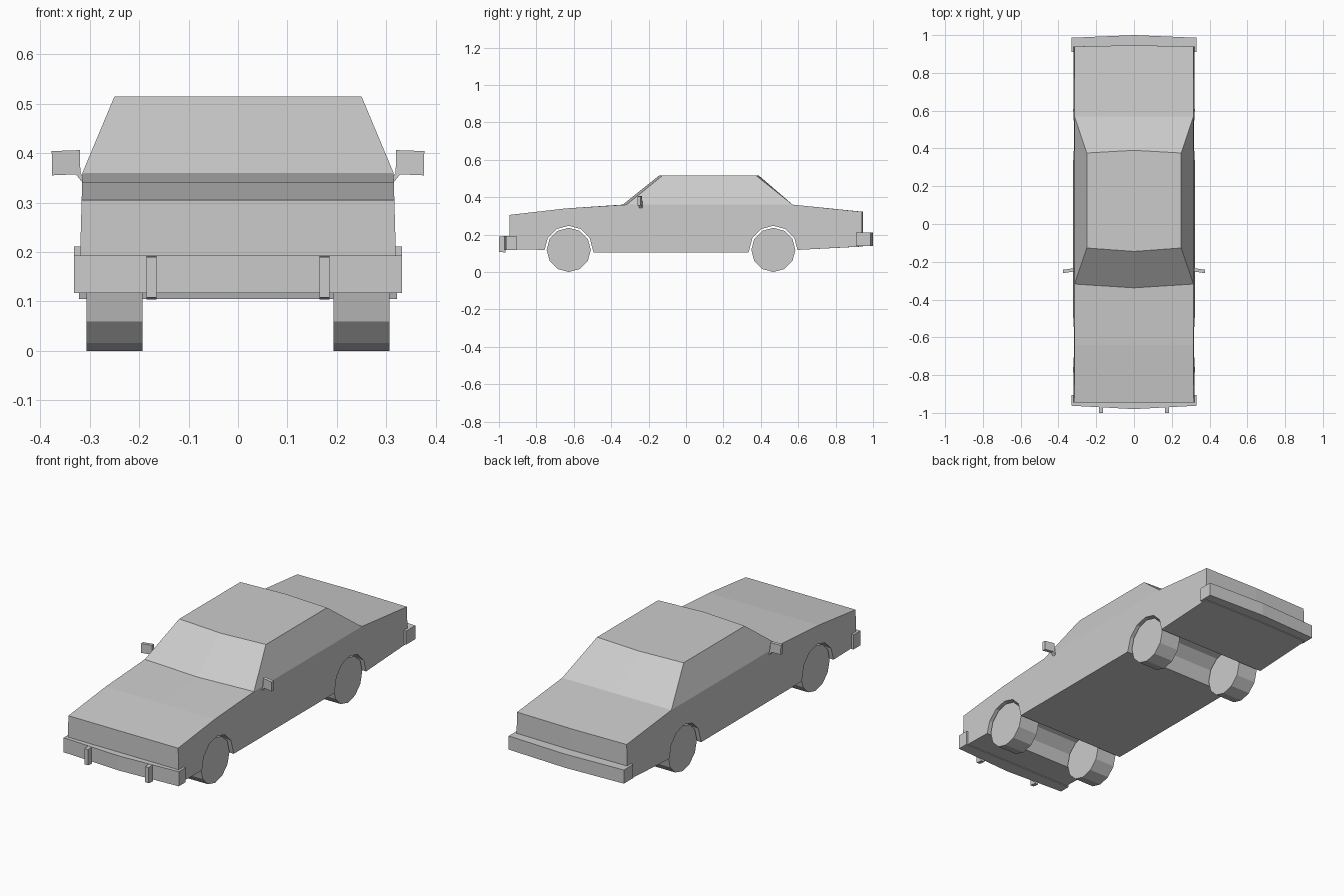
import bpy, bmesh, math

if "Cube" in bpy.data.objects:
    bpy.data.objects.remove(bpy.data.objects["Cube"])

FRONT_AXLE, REAR_AXLE = -0.627, 0.467
WHEEL_R, ARCH_R = 0.118, 0.129
BELT = 0.36


def finish(name, bm):
    bmesh.ops.recalc_face_normals(bm, faces=bm.faces)
    mesh = bpy.data.meshes.new(name)
    bm.to_mesh(mesh)
    bm.free()
    obj = bpy.data.objects.new(name, mesh)
    bpy.context.collection.objects.link(obj)
    return obj


def prism(name, points, direction):
    """Flat outline extruded along a vector."""
    bm = bmesh.new()
    face = bm.faces.new([bm.verts.new(p) for p in points])
    out = bmesh.ops.extrude_face_region(bm, geom=[face], use_keep_orig=True)
    moved = [v for v in out["geom"] if isinstance(v, bmesh.types.BMVert)]
    bmesh.ops.translate(bm, verts=moved, vec=direction)
    return finish(name, bm)


def half_width(z):
    if z <= BELT:
        return 0.322 - (z - 0.105) * 0.028
    return 0.315 - (z - BELT) * 0.42


def arch(axle):
    """Wheel arch points, from rear edge to front edge."""
    return [(axle + ARCH_R * math.cos(math.radians(a)),
             0.118 + ARCH_R * math.sin(math.radians(a)), 0)
            for a in range(0, 181, 30)]


# Body: side profile as (y, z, bow of the centre line)
profile = [(-0.945, 0.122, 0), (-0.945, 0.305, 0), (-0.64, 0.34, 0),
           (-0.318, 0.36, -0.02), (-0.127, 0.515, -0.018),
           (0.376, 0.515, 0.014), (0.57, 0.36, 0),
           (0.94, 0.322, 0.006), (0.94, 0.136, 0.006)]
profile += arch(REAR_AXLE)
profile += [(REAR_AXLE - 0.133, 0.105, 0), (FRONT_AXLE + 0.133, 0.105, 0)]
profile += arch(FRONT_AXLE)

bm = bmesh.new()
columns = [[bm.verts.new((s * half_width(z), y + (bow if s == 0 else 0), z))
            for y, z, bow in profile] for s in (-1, 0, 1)]
n = len(profile)
for a, b in zip(columns, columns[1:]):
    for i in range(n):
        j = (i + 1) % n
        bm.faces.new((a[i], a[j], b[j], b[i]))
for col in (columns[0], columns[2]):
    bm.faces.new(col[3:7])              # cabin side
    bm.faces.new(col[:4] + col[6:])     # lower side
finish("car_body", bm)

# Bumpers: bowed plan outlines
for name, back, side, mid, z, h in (
        ("front_bumper", -0.905, -0.962, -0.98, 0.117, 0.076),
        ("rear_bumper", 0.91, 0.986, 1.0, 0.14, 0.071)):
    outline = [(-0.332, back, z), (-0.332, side, z), (0, mid, z),
               (0.332, side, z), (0.332, back, z)]
    prism(name, outline, (0, 0, h))

for s, label in ((-1, "left"), (1, "right")):
    # Bumper guards
    prism(f"bumper_guard_{label}",
          [(s * 0.175 - 0.01, y, z) for y, z in
           ((-1.0, 0.108), (-1.0, 0.19), (-0.965, 0.192), (-0.965, 0.104))],
          (0.02, 0, 0))
    # Door mirrors with a short stalk
    prism(f"door_mirror_{label}",
          [(s * x, -0.238 - (x - 0.32) * 0.15 + 0.004, z) for x, z in
           ((0.313, 0.338), (0.328, 0.357), (0.376, 0.355),
            (0.377, 0.404), (0.32, 0.406), (0.319, 0.36), (0.313, 0.352))],
          (0, -0.018, 0))
    # Wheels
    for axle, end in ((FRONT_AXLE, "front"), (REAR_AXLE, "rear")):
        bpy.ops.mesh.primitive_cylinder_add(
            vertices=12, radius=WHEEL_R, depth=0.114,
            location=(s * 0.25, axle, WHEEL_R), rotation=(0, math.pi / 2, 0))
        bpy.context.object.name = f"{end}_wheel_{label}"
